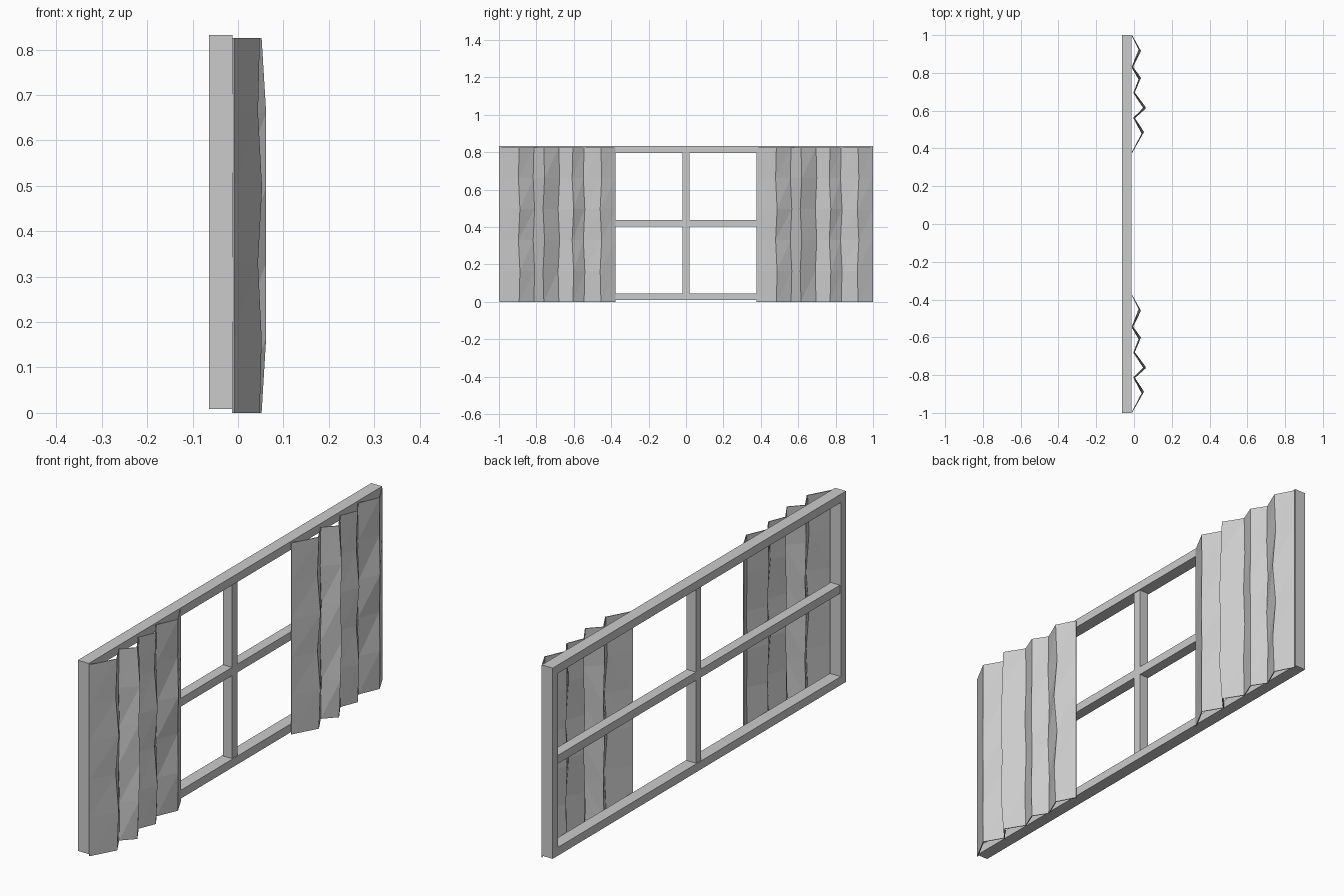
import bpy, bmesh

if "Cube" in bpy.data.objects:
    bpy.data.objects.remove(bpy.data.objects["Cube"])


def box(bm, x0, x1, y0, y1, z0, z1):
    r = bmesh.ops.create_cube(bm, size=1)
    for v in r["verts"]:
        v.co.x = x0 if v.co.x < 0 else x1
        v.co.y = y0 if v.co.y < 0 else y1
        v.co.z = z0 if v.co.z < 0 else z1


def finish(bm, name):
    me = bpy.data.meshes.new(name)
    bm.to_mesh(me)
    bm.free()
    ob = bpy.data.objects.new(name, me)
    bpy.context.collection.objects.link(ob)
    return ob


XB, XF = -0.064, -0.012      # back and front of the frame
BAR = 0.036                  # bar width
Z0, Z1 = 0.009, 0.832

# Outer window frame: two posts and two rails
bm = bmesh.new()
for s in (-1, 1):
    y0, y1 = sorted((s, s * (1 - BAR)))
    box(bm, XB, XF, y0, y1, Z0, Z1)
for z in (Z0, Z1 - BAR):
    box(bm, XB, XF, -1 + BAR, 1 - BAR, z, z + BAR)
finish(bm, "window_frame")

# Cross bars dividing the four panes
bm = bmesh.new()
zm = (Z0 + Z1) / 2
box(bm, XB + 0.004, XF - 0.004, -1 + BAR, 1 - BAR, zm - BAR / 2, zm + BAR / 2)
for z0, z1 in ((Z0 + BAR, zm - BAR / 2), (zm + BAR / 2, Z1 - BAR)):
    box(bm, XB + 0.004, XF - 0.004, -BAR / 2, BAR / 2, z0, z1)
finish(bm, "window_bars")

# Pleated curtains: zigzag profile (x, y) with a slight ripple up the height
FOLDS = [(-0.011, 0.998), (0.030, 0.92), (-0.009, 0.83), (0.030, 0.77), (0.0, 0.695),
         (0.052, 0.615), (0.0, 0.562), (0.046, 0.483), (-0.011, 0.378)]
ROWS = 5
RIPPLE = [[0, 0.004, -0.004, 0.005, -0.004, 0],
          [-0.002, 0.008, 0.008, 0.008, 0.008, -0.002]]


def curtain(name, shift):
    bm = bmesh.new()
    grid = []
    last = len(FOLDS) - 1
    for i, (x, y) in enumerate(FOLDS):
        col = []
        for j in range(ROWS + 1):
            ridge = i % 2 == 1
            dx = RIPPLE[1 if i == 5 else 0][j] if ridge else 0
            dy = 0.004 * (-1) ** (i // 2 + j) if 0 < i < last and 0 < j < ROWS else 0
            col.append(bm.verts.new((x + dx, y + shift + dy, 0.826 * j / ROWS)))
        grid.append(col)
    for i in range(last):
        for j in range(ROWS):
            a, b = grid[i][j], grid[i + 1][j]
            d, c = grid[i][j + 1], grid[i + 1][j + 1]
            bm.faces.new((b, a, d))
            bm.faces.new((b, d, c))
    ob = finish(bm, name)
    m = ob.modifiers.new("thickness", "SOLIDIFY")
    m.thickness = 0.004
    m.offset = 0


curtain("curtain_right", 0)
curtain("curtain_left", -1.375)
